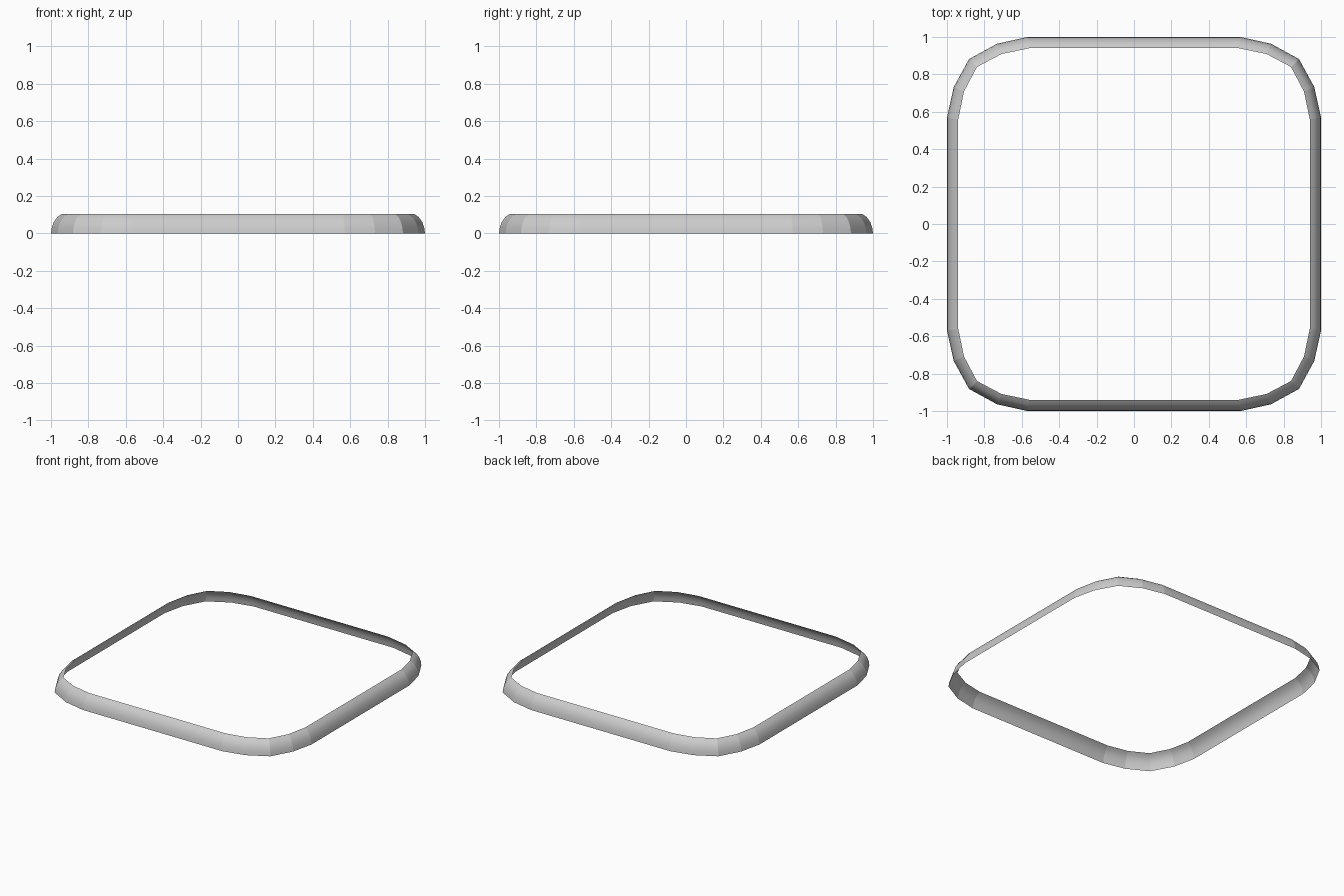
import bpy, bmesh, math

if "Cube" in bpy.data.objects:
    bpy.data.objects.remove(bpy.data.objects["Cube"])

# Quarter-round cross-section: (inset from outer edge, height)
PROFILE = [(0, 0), (0.004, 0.029), (0.015, 0.061), (0.034, 0.088), (0.06, 0.105)]
# One corner of the outline (outer edge, inward direction at that point)
CORNER = [((1.0, 0.57), 10), ((0.964, 0.732), 23), ((0.882, 0.882), 45),
          ((0.732, 0.964), 67), ((0.57, 1.0), 80)]


def outline(inset):
    """Rounded square outline, the corner repeated four times."""
    pts = []
    for k in range(4):
        c, s = round(math.cos(k * math.pi / 2)), round(math.sin(k * math.pi / 2))
        for (x, y), deg in CORNER:
            a = math.radians(deg)
            # mitre so that the offset stays even
            x2 = x - inset * (1 if deg == 10 else math.cos(a))
            y2 = y - inset * (1 if deg == 80 else math.sin(a))
            if deg == 10:
                y2 = y - inset * 0.18
            if deg == 80:
                x2 = x - inset * 0.18
            pts.append((x2 * c - y2 * s, x2 * s + y2 * c))
    return pts


# Open curved rim swept around the rounded square
bm = bmesh.new()
rings = [[bm.verts.new((x, y, z)) for x, y in outline(inset)] for inset, z in PROFILE]
for low, high in zip(rings, rings[1:]):
    n = len(low)
    for i in range(n):
        j = (i + 1) % n
        bm.faces.new((low[i], low[j], high[j], high[i]))
# Creases between the flat sides stay sharp, the cross-section is smooth
for f in bm.faces:
    f.smooth = True
for ring_a, ring_b in zip(rings, rings[1:]):
    for a, b in zip(ring_a, ring_b):
        bm.edges.get((a, b)).smooth = False
mesh = bpy.data.meshes.new("rim")
bm.to_mesh(mesh)
bm.free()
bpy.context.collection.objects.link(bpy.data.objects.new("rim", mesh))
